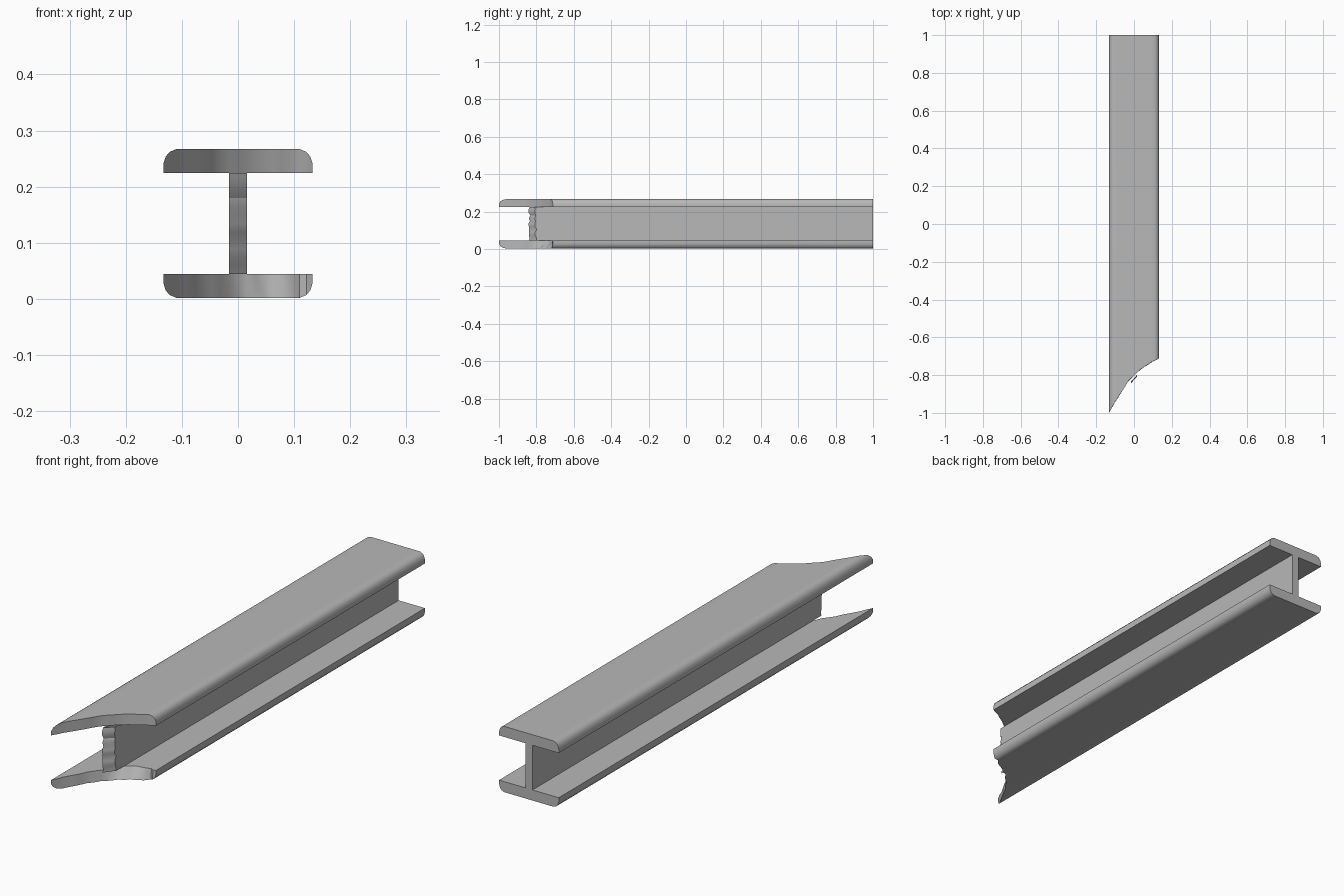
import bpy, bmesh, random

random.seed(4)
if "Cube" in bpy.data.objects:
    bpy.data.objects.remove(bpy.data.objects["Cube"], do_unlink=True)

steel = bpy.data.materials.new("grey_steel")
steel.use_nodes = True
GREY = (0.48, 0.48, 0.48, 1)
steel.diffuse_color = GREY
steel.node_tree.nodes["Principled BSDF"].inputs["Base Color"].default_value = GREY

MID = 0.1345          # height of the beam's centre line
INNER, OUTER = 0.09, 0.1325   # flange faces measured from the centre line
WEB = 0.016           # half thickness of the web
BACK = 1.0

# Rounded outer corner of a flange (x, distance from centre line)
CORNER = [(0.133, 0.106), (0.129, 0.119), (0.122, 0.1275), (0.11, OUTER)]
# Broken end seen from above (x, y)
BREAK = [(-0.133, -1.0), (-0.1, -0.945), (-0.065, -0.889), (-0.03, -0.835),
         (0, -0.804), (0.03, -0.776), (0.065, -0.751), (0.1, -0.73), (0.133, -0.712)]


def interpolate(points, x):
    for (x0, y0), (x1, y1) in zip(points, points[1:]):
        if x <= x1:
            return y0 + (y1 - y0) * (x - x0) / (x1 - x0)
    return points[-1][1]


def finish(bm, name):
    bmesh.ops.remove_doubles(bm, verts=bm.verts, dist=0.00001)
    bmesh.ops.recalc_face_normals(bm, faces=bm.faces)
    mesh = bpy.data.meshes.new(name)
    bm.to_mesh(mesh)
    bm.free()
    mesh.materials.append(steel)
    obj = bpy.data.objects.new(name, mesh)
    bpy.context.collection.objects.link(obj)
    bpy.ops.object.select_all(action='DESELECT')
    obj.select_set(True)
    bpy.context.view_layer.objects.active = obj
    bpy.ops.object.shade_smooth_by_angle(angle=0.6)


def loft(name, rings, caps):
    """Join four-cornered slices into a solid, optionally closing its ends."""
    bm = bmesh.new()
    rows = [[bm.verts.new(p) for p in ring] for ring in rings]
    for a, b in zip(rows, rows[1:]):
        for i in range(4):
            j = (i + 1) % 4
            bm.faces.new((a[i], a[j], b[j], b[i]))
    if caps:
        bm.faces.new(rows[0])
        bm.faces.new(rows[-1])
    finish(bm, name)


def flange(name, side, chips, rough):
    xs = [-x for x, _ in CORNER] + [x for x, _ in CORNER]
    xs += [i * 0.0155 for i in range(-6, 7)]
    rings = []
    for x in sorted(xs):
        outer = OUTER if abs(x) < 0.11 else dict(CORNER)[abs(x)]
        y = interpolate(BREAK, x)
        fray = rough if abs(x) < 0.12 else 0
        y_out = y + random.uniform(0, fray)
        y_in = y + interpolate(chips, x) + random.uniform(0, fray)
        z_in, z_out = MID + side * INNER, MID + side * outer
        rings.append([(x, y_in, z_in), (x, y_out, z_out),
                      (x, BACK, z_out), (x, BACK, z_in)])
    loft(name, rings, True)


# Top flange breaks cleanly, bottom flange is chipped beside the web
flange("top_flange", 1, [(-0.133, 0), (0.133, 0)], 0.004)
flange("bottom_flange", -1,
       [(-0.133, 0), (-0.08, 0.006), (-0.06, 0.02), (-0.03, 0.01),
        (0.0, 0.04), (0.06, 0.03), (0.1, 0.005), (0.133, 0)], 0.014)

# Web with a slanted, ragged broken edge
web_rings = []
steps = 12
for i in range(steps + 1):
    z = MID - INNER + 2 * INNER * i / steps
    web_rings.append([(-WEB, -0.838 + random.uniform(-0.006, 0.006), z),
                      (WEB, -0.803 + random.uniform(-0.006, 0.006), z),
                      (WEB, BACK, z), (-WEB, BACK, z)])
loft("web", web_rings, False)
